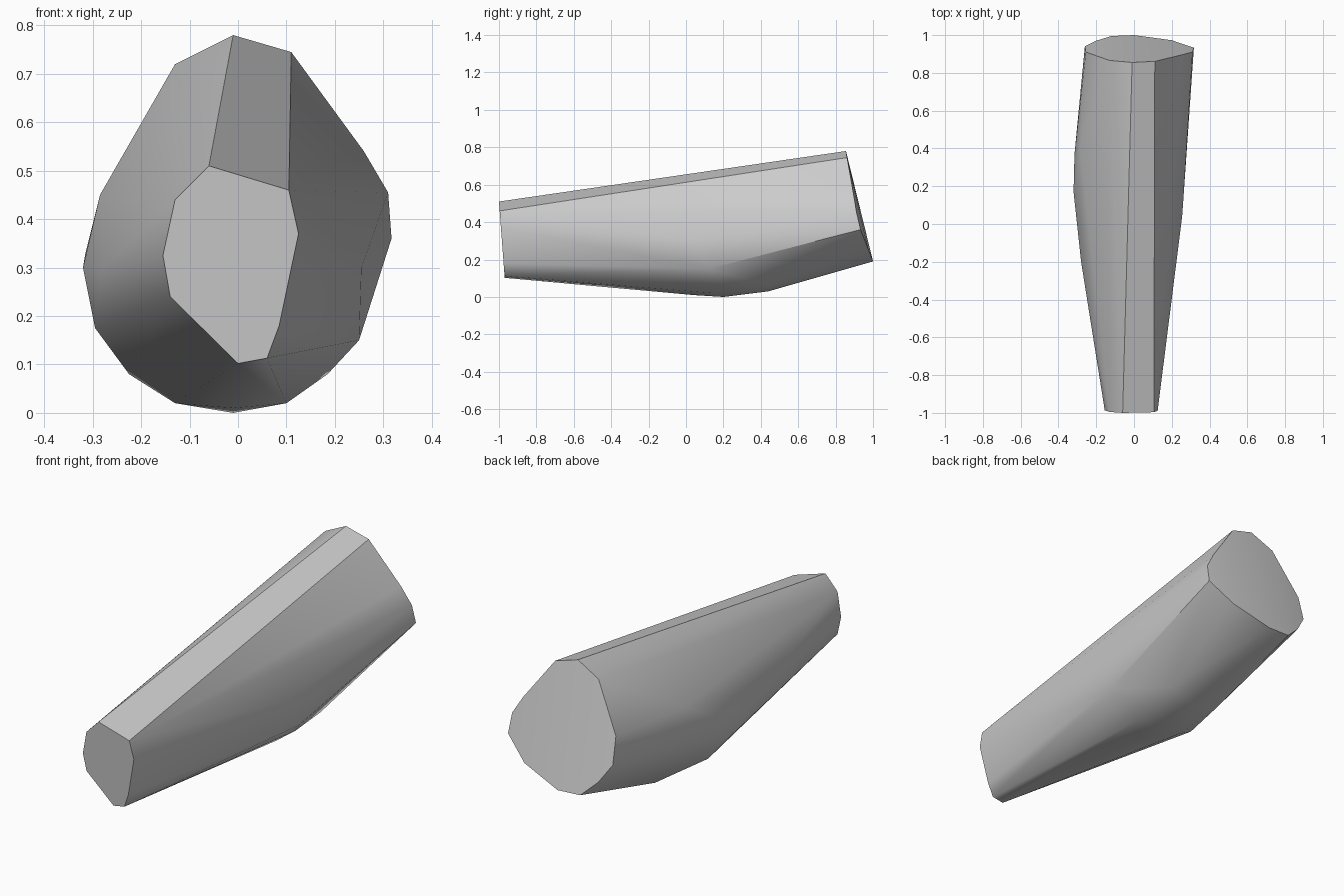
import bpy
import bmesh
import math

# Remove the default object
default_object = bpy.data.objects.get("Cube")
if default_object:
    bpy.data.objects.remove(default_object, do_unlink=True)


def make_material(name, red, green, blue):
    colour = (red, green, blue, 1)
    material = bpy.data.materials.new(name)
    material.use_nodes = True
    material.diffuse_color = colour
    shader = material.node_tree.nodes["Principled BSDF"]
    shader.inputs["Base Color"].default_value = colour
    return material


def front_depth(x, z):
    """Small front end, leaning back slightly towards its bottom edge."""
    return -1 + 0.075 * (0.51 - z)


def back_depth(x, z):
    """Large back end, tilted and gently domed from side to side."""
    return 1 - 0.245 * (z - 0.19) - 0.25 * x * x


def place_outline(outline, depth):
    """Turn an outline in hundredths into points on an end surface."""
    flat_points = [(x / 100, z / 100) for x, z in outline]
    return [(x, depth(x, z), z) for x, z in flat_points]


def build_hull(name, points, material, sharp_angle):
    """Wrap the points in a convex skin with smooth sides and crisp edges."""
    shape = bmesh.new()
    for point in points:
        shape.verts.new(point)
    hull = bmesh.ops.convex_hull(shape, input=shape.verts[:])
    unused = {item for item in hull["geom_interior"] + hull["geom_unused"]
              if isinstance(item, bmesh.types.BMVert)}
    bmesh.ops.delete(shape, geom=list(unused), context="VERTS")
    bmesh.ops.recalc_face_normals(shape, faces=shape.faces[:])
    mesh = bpy.data.meshes.new(name)
    shape.to_mesh(mesh)
    shape.free()
    mesh.materials.append(material)
    part = bpy.data.objects.new(name, mesh)
    bpy.context.collection.objects.link(part)
    bpy.ops.object.select_all(action="DESELECT")
    part.select_set(True)
    bpy.context.view_layer.objects.active = part
    bpy.ops.object.shade_smooth_by_angle(angle=math.radians(sharp_angle))
    return part


# End outlines, listed clockwise from the top
front_outline = [(-6, 51), (10.5, 46), (12.5, 37), (8.5, 18), (6, 11.3),
                 (0, 10.2), (-14, 24), (-15.5, 32.5), (-13, 44)]
back_outline = [(-1, 78), (11, 74.5), (26, 54), (31, 45.5), (31.7, 36),
                (20, 26), (0, 19), (-12, 19.5), (-20, 27), (-26, 36),
                (-25.5, 49), (-13, 72)]

# Swollen belly between the two ends
belly = [(-32, 17, 30), (-31.5, 37, 33), (-28, -20, 30), (-28.5, 40, 45),
         (-29.5, 10, 17.5), (-22.5, 15, 8), (-13, 18, 2), (-1, 20, 0),
         (-1, 4, 1), (10, 15, 2), (18.5, 18, 8), (25, 12, 15),
         (25.5, 4, 30), (0, 44, 3), (-14, 44, 5), (14, 44, 6)]

grey = make_material("plain grey", 0.6, 0.6, 0.6)
body_points = place_outline(front_outline, front_depth)
body_points += place_outline(back_outline, back_depth)
body_points += [(x / 100, y / 100, z / 100) for x, y, z in belly]
build_hull("tapered_body", body_points, grey, 30)
